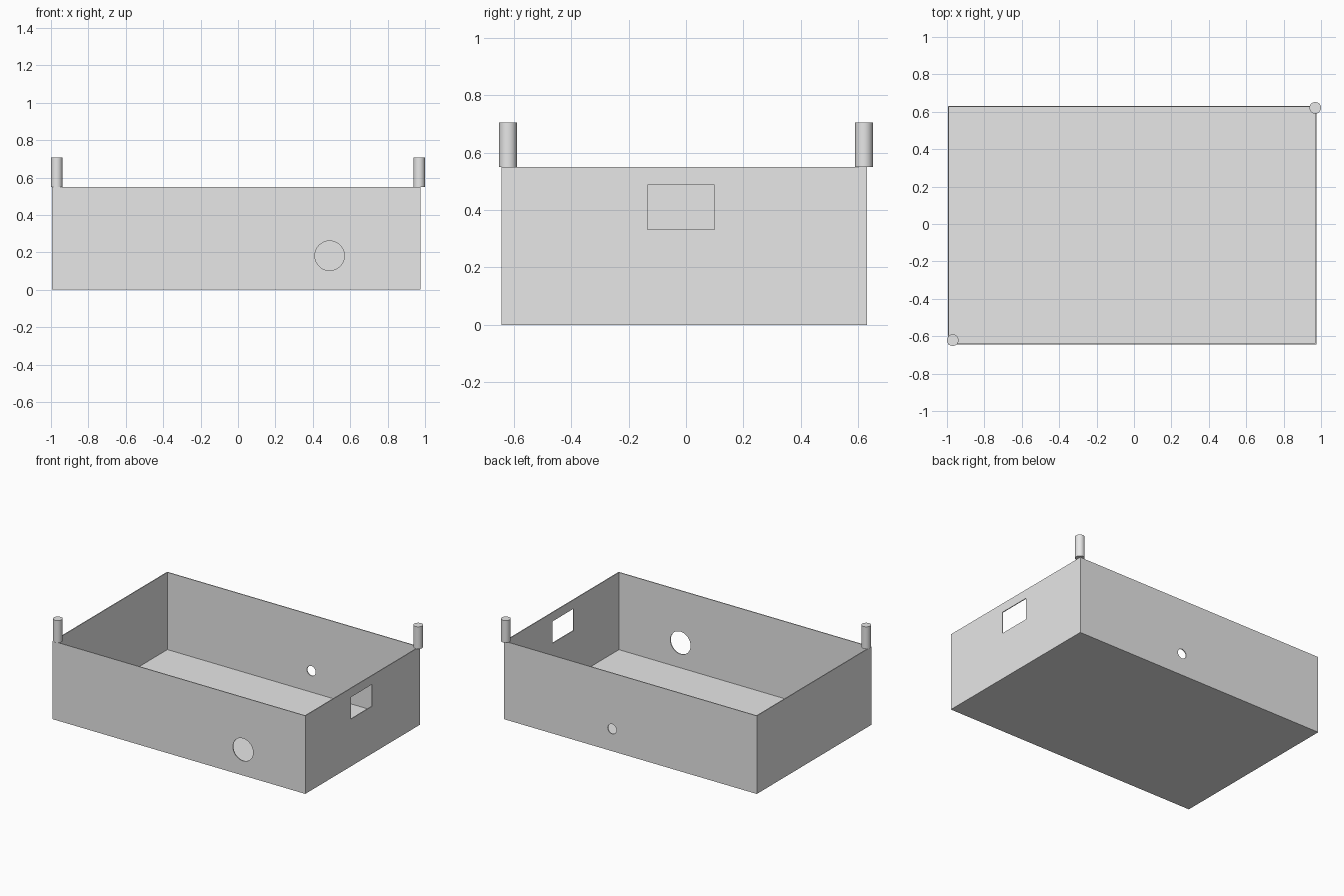
import bpy
import bmesh
from math import pi, radians
from mathutils import Vector

default = bpy.data.objects.get("Cube")
if default:
    bpy.data.objects.remove(default, do_unlink=True)

# Case extents
LOW = Vector((-0.994, -0.644, 0.0))
HIGH = Vector((0.975, 0.632, 0.55))
WALL = 0.006

grey = bpy.data.materials.new("plain_grey")
grey.use_nodes = True
grey.diffuse_color = (0.8, 0.8, 0.8, 1)
grey.node_tree.nodes["Principled BSDF"].inputs["Base Color"].default_value = (0.8, 0.8, 0.8, 1)


def block(name, low, high):
    """Box between two corners."""
    bpy.ops.mesh.primitive_cube_add(size=1, location=(low + high) / 2)
    ob = bpy.context.object
    ob.name = name
    ob.scale = high - low
    bpy.ops.object.transform_apply(location=False, rotation=False, scale=True)
    ob.data.materials.append(grey)
    return ob


def rod(name, centre, radius, depth, tilt=0):
    """Round bar, upright or tilted about x."""
    bpy.ops.mesh.primitive_cylinder_add(vertices=40, radius=radius, depth=depth,
                                        location=centre, rotation=(tilt, 0, 0))
    ob = bpy.context.object
    ob.name = name
    ob.data.materials.append(grey)
    return ob


# Open tray with thin walls
case = block("case", LOW, HIGH)
bm = bmesh.new()
bm.from_mesh(case.data)
bm.faces.ensure_lookup_table()
lid = [f for f in bm.faces if f.normal.z > 0.9]
bmesh.ops.delete(bm, geom=lid, context='FACES_ONLY')
bm.to_mesh(case.data)
bm.free()
shell = case.modifiers.new("walls", 'SOLIDIFY')
shell.thickness = WALL
shell.offset = -1
shell.use_even_offset = True

# Openings: round front port, small round back port, rectangular side port
cutters = [
    rod("front_port_cutter", (0.49, LOW.y, 0.182), 0.079, 0.1, pi / 2),
    rod("back_port_cutter", (0.133, HIGH.y, 0.156), 0.034, 0.1, pi / 2),
    block("side_port_cutter", Vector((HIGH.x - 0.05, -0.135, 0.333)),
          Vector((HIGH.x + 0.05, 0.099, 0.487))),
]
for cutter in cutters:
    cutter.hide_render = True
    cut = case.modifiers.new(cutter.name, 'BOOLEAN')
    cut.operation = 'DIFFERENCE'
    cut.solver = 'EXACT'
    cut.object = cutter

bpy.ops.object.select_all(action='DESELECT')
case.select_set(True)
bpy.context.view_layer.objects.active = case
for name in [m.name for m in case.modifiers]:
    bpy.ops.object.modifier_apply(modifier=name)
for cutter in cutters:
    bpy.data.objects.remove(cutter, do_unlink=True)

# Pegs on two opposite corners of the rim
for name, side in (("front_right_peg", -1), ("back_left_peg", 1)):
    rod(name, (side * 0.969, side * 0.621, 0.628), 0.031, 0.156)
    bpy.ops.object.shade_smooth_by_angle(angle=radians(30))
